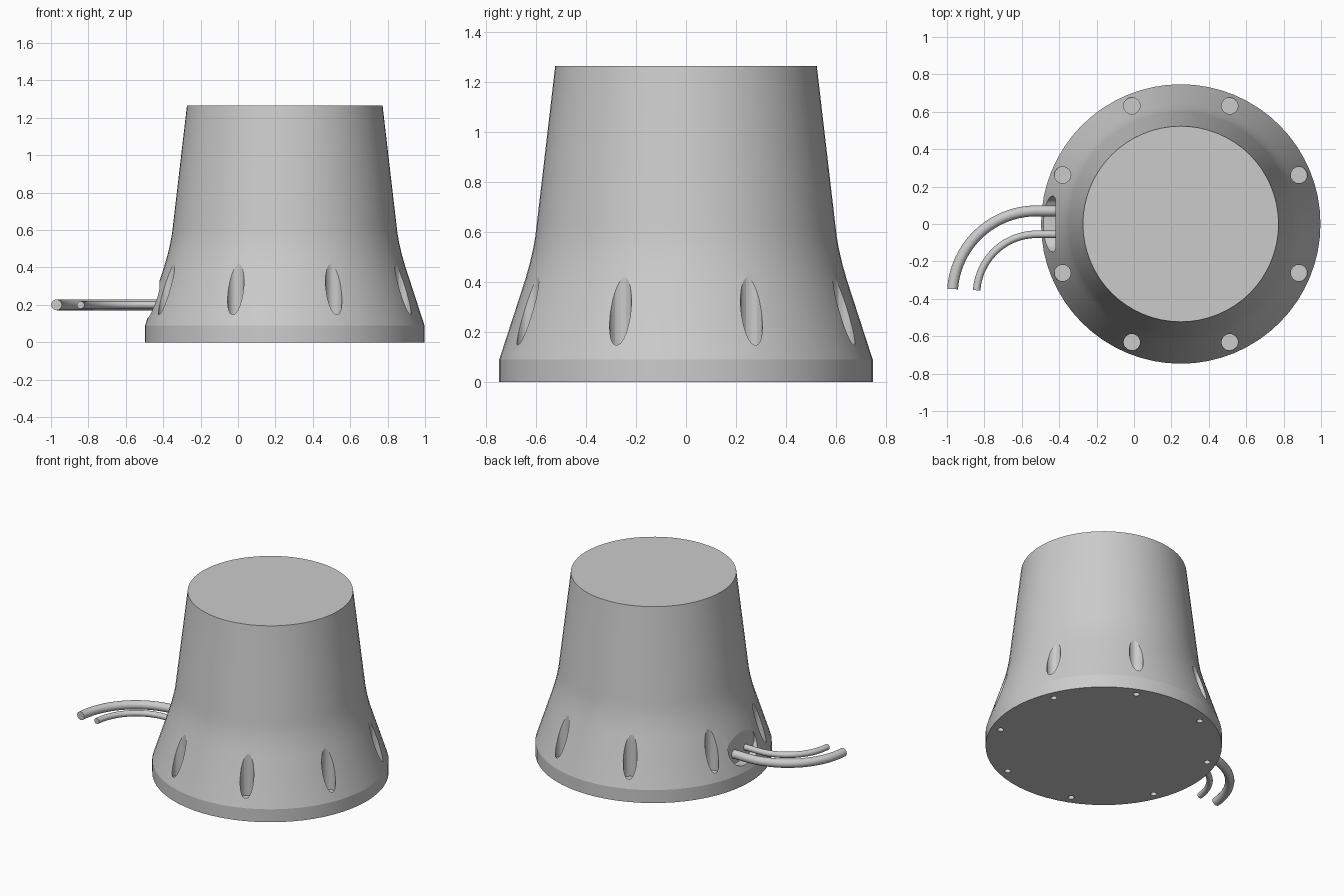
import bpy, bmesh, math
from mathutils import Matrix, Vector

if "Cube" in bpy.data.objects:
    bpy.data.objects.remove(bpy.data.objects["Cube"])

CX = 0.25  # body axis


def add_object(name, bm):
    bmesh.ops.recalc_face_normals(bm, faces=bm.faces)
    me = bpy.data.meshes.new(name)
    bm.to_mesh(me)
    bm.free()
    ob = bpy.data.objects.new(name, me)
    bpy.context.collection.objects.link(ob)
    return ob


def smooth(ob, angle=30):
    bpy.ops.object.select_all(action='DESELECT')
    ob.select_set(True)
    bpy.context.view_layer.objects.active = ob
    bpy.ops.object.shade_smooth_by_angle(angle=math.radians(angle))


def ring(bm, r, z, n=64):
    return [bm.verts.new((CX + r * math.cos(2 * math.pi * i / n),
                          r * math.sin(2 * math.pi * i / n), z)) for i in range(n)]


def bridge(bm, a, b):
    for i in range(len(a)):
        j = (i + 1) % len(a)
        bm.faces.new((a[i], a[j], b[j], b[i]))


def cylinder(bm, x, y, r, z0, z1, n=24):
    bmesh.ops.create_cone(bm, cap_ends=True, segments=n, radius1=r, radius2=r,
                          depth=z1 - z0,
                          matrix=Matrix.Translation((x, y, (z0 + z1) / 2)))


# Flared body, turned from a profile of (radius, height)
profile = [(0.747, 0), (0.747, 0.09), (0.643, 0.41), (0.626, 0.47),
           (0.612, 0.53), (0.603, 0.58), (0.597, 0.63), (0.523, 1.265)]
bm = bmesh.new()
rings = [ring(bm, r, z) for r, z in profile]
for a, b in zip(rings, rings[1:]):
    bridge(bm, a, b)
bm.faces.new(rings[0])
bm.faces.new(rings[-1])
body = add_object("housing", bm)

# Cutter: eight counterbored screw holes and their small holes underneath
bm = bmesh.new()
for k in range(8):
    a = math.radians(22.5 + 45 * k)
    x, y = CX + 0.684 * math.cos(a), 0.684 * math.sin(a)
    cylinder(bm, x, y, 0.044, 0.13, 0.6)
    cylinder(bm, x, y, 0.02, -0.05, 0.09, 16)

# Cutter: rounded cable recess in the left side
outline = []
for i in range(26):
    side = 1 if i < 13 else -1
    a = -math.pi / 2 + math.pi * (i % 13) / 12 + (0 if side > 0 else math.pi)
    outline.append((side * 0.05 + 0.1 * math.cos(a), 0.23 + 0.1 * math.sin(a)))
inner = [bm.verts.new((-0.42, y, z)) for y, z in outline]
outer = [bm.verts.new((-0.7, y, z)) for y, z in outline]
bridge(bm, inner, outer)
bm.faces.new(inner)
bm.faces.new(outer)
cutter = add_object("housing_cutter", bm)
cutter.hide_render = True

mod = body.modifiers.new("cut", 'BOOLEAN')
mod.operation = 'DIFFERENCE'
mod.solver = 'EXACT'
mod.object = cutter
bpy.context.view_layer.objects.active = body
bpy.ops.object.modifier_apply(modifier="cut")
bpy.data.objects.remove(cutter)
smooth(body, 15)


# Cables: short straight lead, then a quarter bend towards the front
def cable(name, y, r, cx, bend, z=0.2, n=16):
    steps = 20
    path = [(Vector((-0.40, y, z)), 0)]
    for i in range(steps + 1):
        a = math.radians(86) * i / steps
        path.append((Vector((cx - bend * math.sin(a), y - bend + bend * math.cos(a), z)), a))
    bm = bmesh.new()
    loops = []
    for p, a in path:
        side = Vector((-math.sin(a), math.cos(a), 0))
        loops.append([bm.verts.new(p + side * r * math.cos(t) + Vector((0, 0, r * math.sin(t))))
                      for t in (2 * math.pi * i / n for i in range(n))])
    for a, b in zip(loops, loops[1:]):
        bridge(bm, a, b)
    bm.faces.new(loops[0])
    bm.faces.new(loops[-1])
    smooth(add_object(name, bm))


cable("thick_cable", 0.07, 0.029, -0.522, 0.449)
cable("thin_cable", -0.055, 0.02, -0.52, 0.322)
